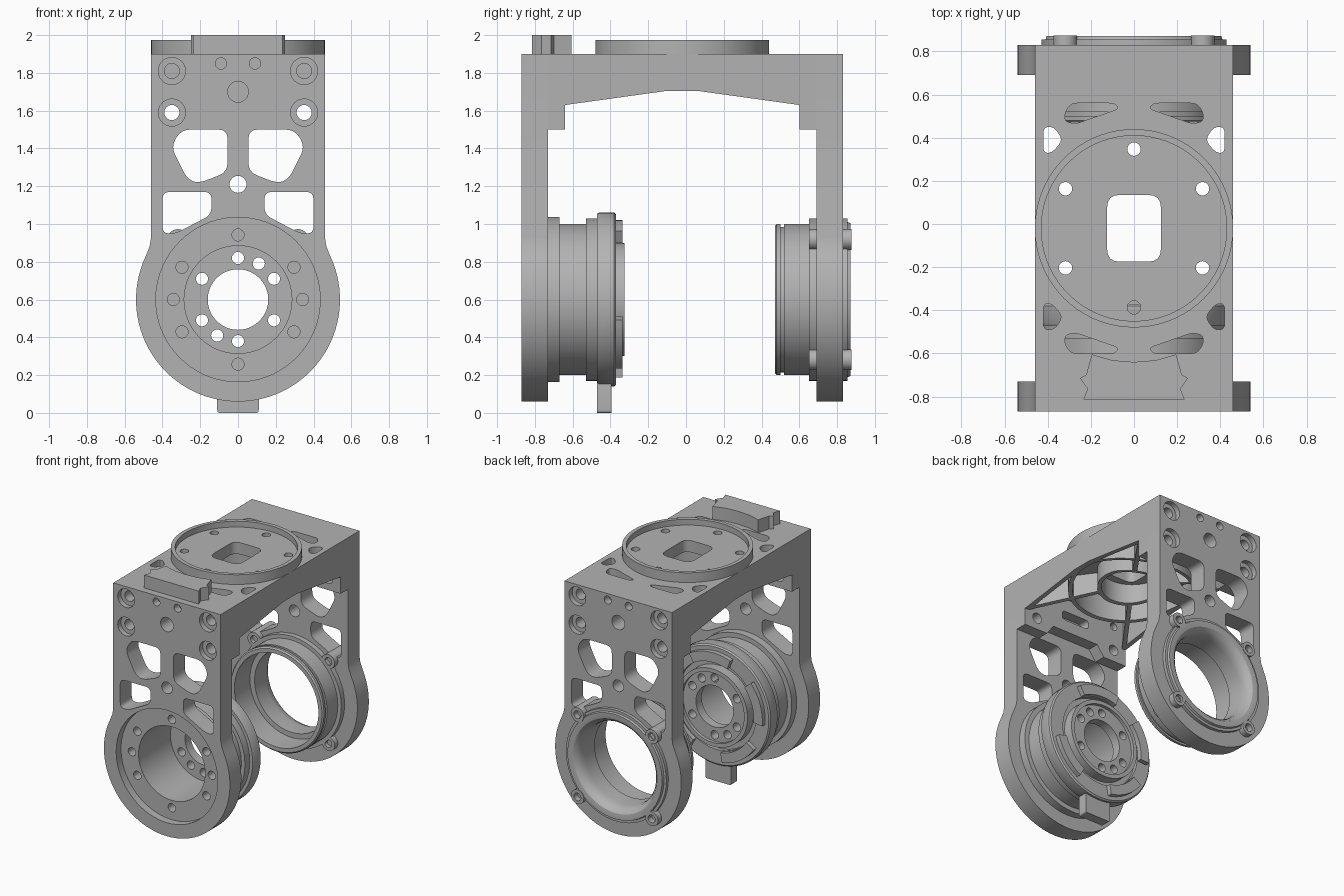
import bpy, bmesh, math
from mathutils import Vector

cube = bpy.data.objects.get("Cube")
if cube:
    bpy.data.objects.remove(cube, do_unlink=True)

grey = bpy.data.materials.new("machined_grey")
grey.use_nodes = True
GREY = (0.45, 0.45, 0.45, 1)
grey.diffuse_color = GREY
grey.node_tree.nodes["Principled BSDF"].inputs["Base Color"].default_value = GREY

C = -0.02     # middle of the bracket along y
HZ = 0.6      # height of the hub axis
parts = []


def finish(name, bm, keep=True):
    bmesh.ops.recalc_face_normals(bm, faces=bm.faces)
    mesh = bpy.data.meshes.new(name)
    bm.to_mesh(mesh)
    bm.free()
    mesh.materials.append(grey)
    ob = bpy.data.objects.new(name, mesh)
    bpy.context.collection.objects.link(ob)
    if keep:
        parts.append(ob)
    return ob


def prism(name, pts, axis, a, b, keep=True):
    """Extrude a 2D outline along an axis from a to b."""
    place = {"x": lambda u, v: (a, u, v), "y": lambda u, v: (u, a, v),
             "z": lambda u, v: (u, v, a)}[axis]
    bm = bmesh.new()
    face = bm.faces.new([bm.verts.new(place(u, v)) for u, v in pts])
    new = bmesh.ops.extrude_face_region(bm, geom=[face])["geom"]
    shift = Vector([(b - a) if k == axis else 0 for k in "xyz"])
    bmesh.ops.translate(bm, vec=shift, verts=[g for g in new if isinstance(g, bmesh.types.BMVert)])
    return finish(name, bm, keep)


def arc(cx, cy, r, a0, a1, n):
    return [(cx + r * math.cos(math.radians(a0 + (a1 - a0) * i / n)),
             cy + r * math.sin(math.radians(a0 + (a1 - a0) * i / n))) for i in range(n + 1)]


def circle(cx, cy, r, n=24):
    return arc(cx, cy, r, 0, 360, n)[:-1]


def rounded(pts, r, n=4):
    """Round the corners of an outline."""
    out = []
    for i, p in enumerate(pts):
        p, a, b = Vector(p), Vector(pts[i - 1]), Vector(pts[(i + 1) % len(pts)])
        s = p + (a - p).normalized() * min(r, (a - p).length * 0.45)
        e = p + (b - p).normalized() * min(r, (b - p).length * 0.45)
        for k in range(n + 1):
            t = k / n
            out.append(tuple(s * (1 - t) ** 2 + p * 2 * t * (1 - t) + e * t * t))
    return out


def mirror(pts, sx, sy=1):
    return [(sx * x, sy * y) for x, y in pts]


def revolve(name, profile, n=72):
    """Turn a closed (radius, y) profile about the hub axis."""
    bm = bmesh.new()
    rings = [[bm.verts.new((r * math.cos(k * math.tau / n), y, HZ + r * math.sin(k * math.tau / n)))
              for r, y in profile] for k in range(n)]
    m = len(profile)
    for k in range(n):
        for j in range(m):
            q, w = rings[k], rings[(k + 1) % n]
            bm.faces.new((q[j], q[(j + 1) % m], w[(j + 1) % m], w[j]))
    return finish(name, bm)


def boolean(target, cutters, op="DIFFERENCE", drop=True):
    bpy.context.view_layer.objects.active = target
    for c in cutters:
        mod = target.modifiers.new("cut", "BOOLEAN")
        mod.operation, mod.solver, mod.object = op, "EXACT", c
        bpy.ops.object.modifier_apply(modifier=mod.name)
        if drop:
            bpy.data.objects.remove(c, do_unlink=True)


def hole(x, z, r, y0, y1, n=24):
    return prism("cutter", circle(x, z, r, n), "y", y0, y1, False)


# Side plates with windows, bolt holes and gussets
outline = ([(0.46, 1.9), (-0.46, 1.9), (-0.46, 0.93), (-0.468, 0.88)]
           + arc(0, HZ, 0.54, 155, 385, 60) + [(0.468, 0.88), (0.46, 0.93)])
upper_window = [(0.055, 1.5), (0.30, 1.5), (0.355, 1.41), (0.27, 1.24), (0.21, 1.215), (0.055, 1.275)]
lower_window = [(0.14, 1.17), (0.40, 1.17), (0.40, 0.95), (0.33, 0.95), (0.14, 1.05)]
gusset_shape = [(-0.46, 1.85), (-0.46, 1.5), (-0.26, 1.5), (-0.2, 1.58),
                (0.2, 1.58), (0.26, 1.5), (0.46, 1.5), (0.46, 1.85)]
for s, side, bore in ((-1, "front", 0.435), (1, "back", 0.39)):
    def at(d):
        return C + s * d
    plate = prism(side + "_plate", outline, "y", at(0.85), at(0.71))
    gusset = prism(side + "_gusset", gusset_shape, "y", at(0.71), at(0.62))
    cuts = [hole(0, HZ, bore, at(0.6), at(0.9), 72),
            hole(0, 1.7, 0.055, at(0.6), at(0.9)), hole(0, 1.21, 0.045, at(0.6), at(0.9))]
    for sx in (-1, 1):
        for shape, r in ((upper_window, 0.05), (lower_window, 0.04)):
            cuts.append(prism("cutter", mirror(rounded(shape, r), sx), "y", at(0.6), at(0.9), False))
        for z in (1.59, 1.81):
            cuts.append(hole(sx * 0.35, z, 0.072, at(0.81), at(0.9)))
            cuts.append(hole(sx * 0.35, z, 0.04, at(0.6 if z < 1.7 else 0.73), at(0.9)))
        cuts.append(hole(sx * 0.09, 1.85, 0.03, at(0.79), at(0.9)))
    boolean(plate, cuts)
    slot = rounded([(-0.12, 1.67), (0.12, 1.67), (0.12, 1.74), (-0.12, 1.74)], 0.03)
    boolean(gusset, [prism("cutter", slot, "y", at(0.55), at(0.70), False)]
            + [hole(sx * 0.35, 1.59, 0.04, at(0.55), at(0.75)) for sx in (-1, 1)]
            + [hole(sx * 0.35, 1.78, 0.03, at(0.55), at(0.66)) for sx in (-1, 1)])

# Top deck and round seat
deck = prism("top_deck", [(-0.46, C - 0.71), (0.46, C - 0.71), (0.46, C + 0.71), (-0.46, C + 0.71)],
             "z", 1.84, 1.9)
seat = prism("round_seat", circle(0, C, 0.46, 72), "z", 1.9, 1.975)
boolean(seat, [prism("cutter", circle(0, C, 0.43, 72), "z", 1.93, 2.1, False)])
centre = rounded([(-0.125, C - 0.155), (0.125, C - 0.155), (0.125, C + 0.155), (-0.125, C + 0.155)], 0.06)
through = [prism("cutter", centre, "z", 1.7, 2.1, False)]
for k in range(6):
    a = math.radians(30 + 60 * k)
    through.append(prism("cutter", circle(0.367 * math.cos(a), C + 0.367 * math.sin(a), 0.031),
                         "z", 1.7, 2.1, False))
boolean(seat, through, drop=False)
boolean(deck, through)
slit = rounded([(0.07, 0.555), (0.27, 0.485), (0.32, 0.495), (0.32, 0.54), (0.29, 0.58), (0.09, 0.58)], 0.025)
drop_hole = rounded([(0.33, 0.41), (0.37, 0.47), (0.42, 0.47), (0.42, 0.35), (0.38, 0.35)], 0.03)
deck_cuts = []
for sx in (-1, 1):
    for sy in (-1, 1):
        for shape in (slit, drop_hole):
            pts = [(x, C + y) for x, y in mirror(shape, sx, sy)]
            deck_cuts.append(prism("cutter", pts, "z", 1.7, 2.1, False))
boolean(deck, deck_cuts)

# Ribs under the deck, trimmed to the shallow arch of the beam
envelope = prism("cutter", [(C - 0.71, 1.84), (C - 0.71, 1.63), (C - 0.62, 1.63), (C - 0.08, 1.705),
                            (C + 0.08, 1.705), (C + 0.62, 1.63), (C + 0.71, 1.63), (C + 0.71, 1.84)],
                 "x", -0.46, 0.46, False)
ribs = []
for sx, side in ((-1, "right"), (1, "left")):
    rail = [(0.425, C - 0.8), (0.5, C - 0.8), (0.5, C + 0.8), (0.425, C + 0.8)]
    ribs.append(prism(side + "_rail", mirror(rail, sx), "z", 1.5, 1.95))
    for sy in (-1, 1):
        d = Vector((sx * 0.33, sy * 0.46)).normalized()
        p = Vector((-d.y, d.x)) * 0.016
        a, b = Vector((0, C)) + d * 0.22, Vector((0, C)) + d * 0.75
        ribs.append(prism("diagonal_rib", [tuple(v) for v in (a - p, b - p, b + p, a + p)], "z", 1.5, 1.95))
for r in (0.45, 0.245):
    ring = prism("ring_rib", circle(0, C, r, 64), "z", 1.5, 1.95)
    boolean(ring, [prism("cutter", circle(0, C, r - 0.03, 64), "z", 1.4, 2.0, False)])
    ribs.append(ring)
for rib in ribs:
    boolean(rib, [envelope], "INTERSECT", drop=False)
bpy.data.objects.remove(envelope, do_unlink=True)

# Stop block on the deck
half = [(0.235, -0.815), (0.215, -0.765), (0.25, -0.715), (0.222, -0.70), (0.195, -0.605), (0.1, -0.632)]
prism("stop_block", half + [(0, -0.64)] + mirror(half[::-1], -1), "z", 1.9, 2.0)

# Front hub: recessed flange, stepped drum and drilled end face
front_hub = revolve("front_hub", [
    (0.285, -0.81), (0.437, -0.81), (0.437, -0.67), (0.40, -0.67), (0.40, -0.53), (0.43, -0.53),
    (0.43, -0.47), (0.455, -0.47), (0.46, -0.46), (0.46, -0.38), (0.45, -0.37), (0.34, -0.37),
    (0.34, -0.40), (0.30, -0.40), (0.30, -0.325), (0.27, -0.325), (0.27, -0.35), (0.16, -0.35),
    (0.16, -0.42), (0.285, -0.42)])
hub_cuts = []
for a in (0, 30, 90, 150, 180, 210, 270, 330):
    x, z = arc(0, HZ, 0.342, a, a, 1)[0]
    hub_cuts.append(hole(x, z, 0.032, -0.85, -0.74))
for a in (30, 60, 90, 150, 210, 240, 270, 330):
    x, z = arc(0, HZ, 0.22, a, a, 1)[0]
    hub_cuts.append(hole(x, z, 0.032, -0.5, -0.3))
boolean(front_hub, hub_cuts)
for a0, a1 in ((60, 110), (140, 185), (215, 260), (300, 345)):
    pad = arc(0, HZ, 0.42, a0, a1, 12) + arc(0, HZ, 0.345, a1, a0, 12)
    prism("hub_pad", pad, "y", -0.38, -0.335)
prism("hub_stop_tab", rounded([(-0.11, 0), (0.11, 0), (0.11, 0.2), (-0.11, 0.2)], 0.015),
      "y", -0.47, -0.395)

# Back hub: hollow sleeve with flared mouth and bolt ears
revolve("back_hub", [
    (0.385, 0.872), (0.405, 0.872), (0.41, 0.855), (0.43, 0.855), (0.43, 0.65), (0.40, 0.65),
    (0.40, 0.52), (0.385, 0.52), (0.385, 0.50), (0.40, 0.50), (0.40, 0.48), (0.39, 0.47),
    (0.36, 0.47), (0.36, 0.66), (0.32, 0.66), (0.32, 0.78), (0.325, 0.82), (0.34, 0.85), (0.36, 0.868)])
for a in (45, 135, 225, 315):
    x, z = arc(0, HZ, 0.45, a, a, 1)[0]
    ear = prism("bolt_ear", circle(x, z, 0.055), "y", 0.65, 0.875)
    boolean(ear, [hole(x, z, 0.03, 0.83, 0.9), hole(x, z, 0.03, 0.6, 0.68)])

# Smooth round faces, keep edges crisp
bpy.ops.object.select_all(action="DESELECT")
for ob in parts:
    ob.select_set(True)
bpy.context.view_layer.objects.active = parts[0]
bpy.ops.object.shade_smooth_by_angle(angle=math.radians(30))
